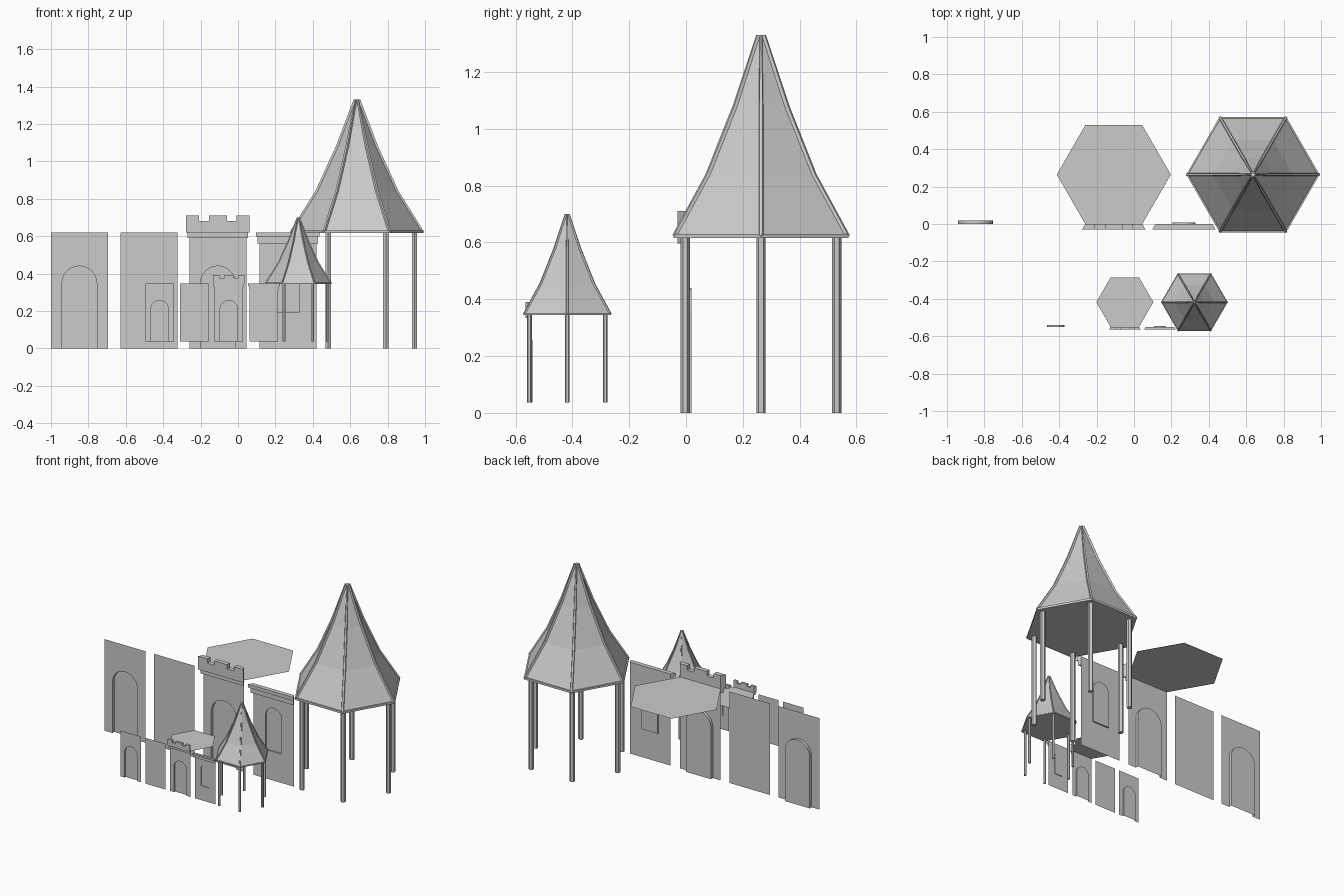
import bpy, bmesh, math
from mathutils import Matrix, Vector

if "Cube" in bpy.data.objects:
    bpy.data.objects.remove(bpy.data.objects["Cube"])

H = 0.62           # wall height
S = 0.305          # wall width = hexagon side
HW = S / 2
CY = S * math.sqrt(3) / 2
TAN30 = math.tan(math.radians(30))
parts = []


def make(name, bm, loc=(0, 0, 0)):
    bmesh.ops.remove_doubles(bm, verts=bm.verts, dist=1e-5)
    bmesh.ops.recalc_face_normals(bm, faces=bm.faces)
    me = bpy.data.meshes.new(name)
    bm.to_mesh(me)
    bm.free()
    ob = bpy.data.objects.new(name, me)
    ob.location = loc
    bpy.context.collection.objects.link(ob)
    parts.append(ob)
    return ob


def face(bm, pts):
    return bm.faces.new([bm.verts.new(p) for p in pts])


def loft(bm, rings, caps=True):
    """Skin a list of equal closed rings."""
    vs = [[bm.verts.new(p) for p in r] for r in rings]
    n = len(vs[0])
    for a, b in zip(vs, vs[1:]):
        for i in range(n):
            j = (i + 1) % n
            bm.faces.new((a[i], a[j], b[j], b[i]))
    if caps:
        bm.faces.new(vs[0][::-1])
        bm.faces.new(vs[-1])


def hexring(r, z, turn=0.0, cx=0.0, cy=0.0):
    return [(cx + r * math.cos(turn + i * math.pi / 3),
             cy + r * math.sin(turn + i * math.pi / 3), z) for i in range(6)]


def arched_wall(name, cx, half, bottom, top, depth):
    """Thin wall with an arched recess pushed towards the back."""
    bm = bmesh.new()
    spring = top - half
    arc = [(half * math.cos(t), spring + half * math.sin(t))
           for t in (i * math.pi / 16 for i in range(9))]
    arc[-1] = (0, top)
    edge = [(half, bottom)] + arc
    for s in (1, -1):
        outer = [(0, H), (HW, H), (HW, 0)]
        path = ([(0, 0), (0, bottom)] if bottom > 0 else []) + edge
        face(bm, [(s * x, 0, z) for x, z in outer + path])
        face(bm, [(s * x, depth, z) for x, z in [(0, bottom)] + edge])
        rim = [(0, bottom)] + edge if bottom > 0 else edge
        for (x0, z0), (x1, z1) in zip(rim, rim[1:]):
            face(bm, [(s * x0, 0, z0), (s * x1, 0, z1),
                      (s * x1, depth, z1), (s * x0, depth, z0)])
    return make(name, bm, (cx, 0, 0))


def mitred(name, cx, profile, depth):
    """Front trim: profile (x, z) pulled forward, ends mitred at 30 degrees."""
    bm = bmesh.new()
    def front(x):
        return x + math.copysign(depth * TAN30, x) if abs(x) > HW - 1e-4 else x
    loft(bm, [[(x, 0, z) for x, z in profile],
              [(front(x), -depth, z) for x, z in profile]])
    return make(name, bm, (cx, 0, 0))


def band(z0, z1):
    return [(-HW, z0), (HW, z0), (HW, z1), (-HW, z1)]


# Wall panels
arched_wall("door_wall", -0.848, 0.093, 0, 0.44, 0.02)
bm = bmesh.new()
face(bm, [(x, 0, z) for x, z in band(0, H)])
make("plain_wall", bm, (-0.477, 0, 0))
arched_wall("battlement_wall", -0.108, 0.093, 0, 0.44, 0.02)
arched_wall("window_wall", 0.267, 0.061, 0.195, 0.49, 0.009)

# Battlement and its ledge
right = [(HW, H), (HW, 0.71), (0.1, 0.71), (0.1, 0.68), (0.048, 0.68), (0.048, 0.71)]
mitred("battlement", -0.108, right + [(-x, z) for x, z in right[::-1]], 0.03)
mitred("battlement_ledge", -0.108, band(0.59, H), 0.016)

# Cornice over the window wall
mitred("cornice_upper", 0.267, band(0.597, H), 0.03)
mitred("cornice_lower", 0.267, band(0.56, 0.597), 0.016)

# Flat hexagonal roof
bm = bmesh.new()
face(bm, hexring(S, H))
make("flat_roof", bm, (-0.108, CY, 0))

# Tower: concave roof, hip ribs, eave and columns
TC = (0.636, CY, 0)
profile = [(0.350, 0.625), (0.215, 0.84), (0.105, 1.08), (0.010, 1.325)]
bm = bmesh.new()
loft(bm, [hexring(r, z) for r, z in profile])
make("tower_roof", bm, TC)

bm = bmesh.new()
loft(bm, [hexring(0.356, 0.616), hexring(0.356, 0.63)])
make("tower_eave", bm, TC)

bm = bmesh.new()
for k in range(6):
    a = k * math.pi / 3
    u = Vector((math.cos(a), math.sin(a), 0))
    t = Vector((-u.y, u.x, 0))
    rings = []
    for r, z in profile[:-1] + [(0.010, 1.33)]:
        c = Vector((0, 0, z))
        w = 0.009 if z < 1.2 else 0.005
        rings.append([c + u * max(r - 0.01, 0) - t * w, c + u * (r + 0.008) - t * w * 0.6,
                      c + u * (r + 0.008) + t * w * 0.6, c + u * max(r - 0.01, 0) + t * w])
    loft(bm, rings)
make("tower_hip_ribs", bm, TC)

bm = bmesh.new()
for k in range(6):
    a = k * math.pi / 3
    x, y = 0.308 * math.cos(a), 0.308 * math.sin(a)
    loft(bm, [hexring(0.0165, z, math.pi / 6, x, y) for z in (0, 0.618)])
make("tower_columns", bm, TC)

# Half-size copy of the whole set in front
M = Matrix.Translation((0.005, -0.55, 0.036)) @ Matrix.Scale(0.5, 4)
for ob in list(parts):
    c = ob.copy()
    c.name = "small_" + ob.name
    c.matrix_world = M @ Matrix.Translation(ob.location)
    bpy.context.collection.objects.link(c)
